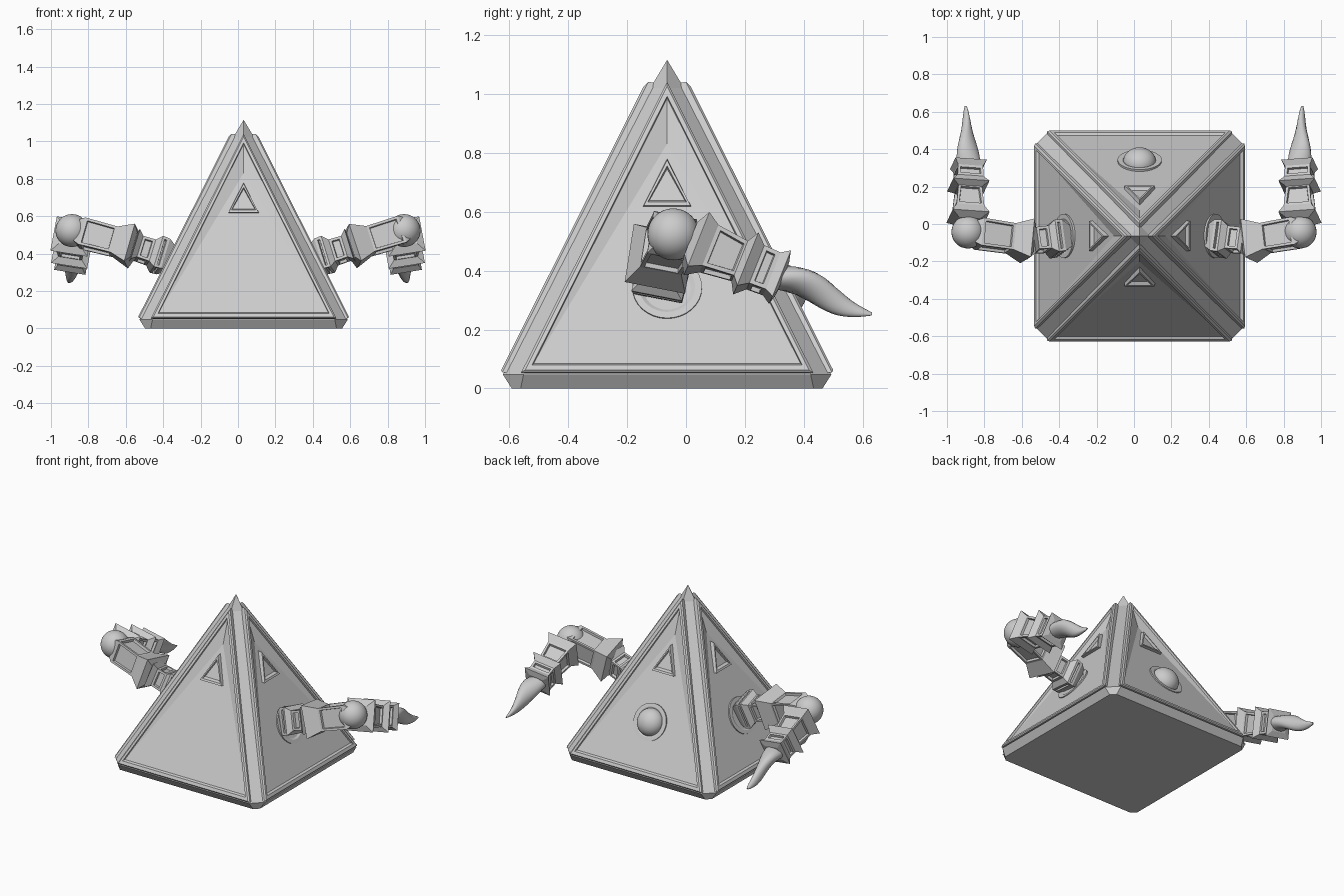
import bpy, bmesh
from math import sin, cos, pi, radians
from mathutils import Vector, Matrix

if "Cube" in bpy.data.objects:
    bpy.data.objects.remove(bpy.data.objects["Cube"])

CEN = Vector((0.03, -0.064, 0))


def make(name, verts, faces, smooth=None):
    bm = bmesh.new()
    vs = [bm.verts.new(v) for v in verts]
    for f in faces:
        bm.faces.new([vs[i] for i in f])
    bmesh.ops.recalc_face_normals(bm, faces=bm.faces)
    me = bpy.data.meshes.new(name)
    bm.to_mesh(me)
    bm.free()
    ob = bpy.data.objects.new(name, me)
    bpy.context.collection.objects.link(ob)
    if smooth:
        bpy.ops.object.select_all(action='DESELECT')
        ob.select_set(True)
        bpy.context.view_layer.objects.active = ob
        bpy.ops.object.shade_smooth_by_angle(angle=radians(smooth))
    return ob


def loft(name, rings, cap0=True, cap1=True, smooth=None):
    n = len(rings[0])
    verts = [v for r in rings for v in r]
    faces = [(i * n + j, i * n + (j + 1) % n, (i + 1) * n + (j + 1) % n, (i + 1) * n + j)
             for i in range(len(rings) - 1) for j in range(n)]
    if cap0:
        faces.append(tuple(range(n)))
    if cap1:
        faces.append(tuple(range(len(verts) - n, len(verts))))
    return make(name, verts, faces, smooth)


# Point on pyramid side k (0 front, 1 right, 2 back, 3 left)
def on_side(k, u, z, off=0.0):
    d = 0.567 - 0.5025 * (z - 0.055) + off
    return Matrix.Rotation(k * pi / 2, 3, 'Z') @ Vector((u, -d, z)) + CEN


def tri(k, zt, zb, hw, off):
    return [on_side(k, 0, zt, off), on_side(k, -hw, zb, off), on_side(k, hw, zb, off)]


# Core: flared base slab, bevelled corner strips and pointed cap
def octagon(h, c, z):
    pts = []
    for k in range(4):
        m = Matrix.Rotation(k * pi / 2, 3, 'Z')
        pts += [m @ Vector((-h + c, -h, z)) + CEN, m @ Vector((h - c, -h, z)) + CEN]
    return pts


low, top = octagon(0.527, 0.03, 0), octagon(0.557, 0.07, 0.047)
loft("base_slab", [low, top])
ridge = [Matrix.Rotation(k * pi / 2, 3, 'Z') @ Vector((0, -0.057, 1.02)) + CEN for k in range(4)]
apex = CEN + Vector((0, 0, 1.115))
faces = []
for k in range(4):
    a, b = 2 * k + 1, (2 * k + 2) % 8
    faces += [(a, b, 8 + (k + 1) % 4, 8 + k), (8 + k, 8 + (k + 1) % 4, 12)]
make("corner_strips", top + ridge + [apex], faces)

# Framed side panels with creased recess, plus the small triangle ornaments
for k in range(4):
    rings = [tri(k, 1.035, 0.05, 0.49, -0.05), tri(k, 1.04, 0.055, 0.495, -0.008),
             tri(k, 1.025, 0.062, 0.482, 0), tri(k, 0.992, 0.08, 0.458, 0),
             tri(k, 0.985, 0.085, 0.452, -0.014)]
    ob_v = [v for r in rings for v in r] + [on_side(k, 0, 0.83, -0.04)]
    f = [(i * 3 + j, i * 3 + (j + 1) % 3, i * 3 + 3 + (j + 1) % 3, i * 3 + 3 + j)
         for i in range(4) for j in range(3)]
    f += [(12, 13, 15), (13, 14, 15), (14, 12, 15)]
    make("side_panel", ob_v, f)
    loft("triangle_ornament", [tri(k, 0.78, 0.615, 0.083, -0.05), tri(k, 0.775, 0.62, 0.08, -0.012),
                               tri(k, 0.755, 0.632, 0.066, -0.012), tri(k, 0.745, 0.638, 0.06, -0.03)],
         cap0=False)


# Round sockets on sides and back
def disc_ring(k, r, off, n=32):
    c = on_side(k, 0, 0.35)
    m = Matrix.Rotation(k * pi / 2, 3, 'Z')
    nor = (m @ Vector((0, -1, 0.5025))).normalized()
    e1 = m @ Vector((1, 0, 0))
    e2 = nor.cross(e1)
    return [c + nor * off + (e1 * cos(t) + e2 * sin(t)) * r
            for t in (2 * pi * i / n for i in range(n))]


for k in (1, 2, 3):
    loft("socket", [disc_ring(k, r, o) for r, o in
                    ((0.118, -0.04), (0.118, -0.012), (0.095, -0.012), (0.08, -0.02))],
         cap0=False, smooth=20)
loft("back_knob", [disc_ring(2, 0.088 * cos(a), -0.025 + 0.075 * sin(a))
                   for a in (i * pi / 2 / 8.2 for i in range(9))], smooth=40)


# Arm pieces: square sections along a direction, long faces inset as windows
def frame(d, roll):
    side = d.cross(Vector((0, 0, 1))).normalized()
    up = side.cross(d)
    return (side * cos(roll) + up * sin(roll), up * cos(roll) - side * sin(roll))


def armour(name, p, q, prof, roll):
    d = (q - p).normalized()
    a, b = frame(d, roll)
    rings = [[p + d * t + (a * x + b * y) * r for x, y in ((-1, -1), (1, -1), (1, 1), (-1, 1))]
             for t, r in prof]
    ob = loft(name, rings)
    bm = bmesh.new()
    bm.from_mesh(ob.data)
    longs = [f for f in bm.faces if len(f.verts) == 4 and abs(f.normal.dot(d)) < 0.2]
    bmesh.ops.inset_individual(bm, faces=longs, thickness=0.02, depth=0)
    bmesh.ops.inset_individual(bm, faces=longs, thickness=0.004, depth=-0.015)
    bm.to_mesh(ob.data)
    bm.free()


for s, sx in ((-1, -0.37), (1, 0.415)):
    shoulder = Vector((sx, -0.075, 0.375))
    mid = Vector((sx + s * 0.2, -0.09, 0.44))
    elbow = Vector((s * 0.888, -0.043, 0.523))
    wrist = Vector((s * 0.885, 0.32, 0.377))
    tip = Vector((s * 0.9, 0.63, 0.252))
    armour("shoulder_segment", shoulder, mid,
           [(-0.03, 0.05), (0.03, 0.085), (0.07, 0.088), (0.1, 0.062), (0.17, 0.06), (0.2, 0.085)], s * 0.2)
    armour("upper_arm", mid, elbow,
           [(-0.02, 0.07), (0.0, 0.105), (0.09, 0.072), (0.27, 0.075), (0.3, 0.06)], s * 0.2)
    armour("forearm", elbow, wrist,
           [(0.06, 0.06), (0.085, 0.1), (0.13, 0.075), (0.25, 0.063)], s * 0.17)
    armour("wrist", elbow, wrist,
           [(0.24, 0.06), (0.265, 0.098), (0.3, 0.07), (0.36, 0.068), (0.39, 0.085), (0.4, 0.05)], s * 0.17)
    bpy.ops.mesh.primitive_uv_sphere_add(segments=32, ring_count=16, radius=0.088, location=elbow)
    bpy.context.object.name = "elbow_ball"
    bpy.ops.object.shade_smooth_by_angle(angle=radians(40))

    # Twisted spike
    d = (tip - wrist).normalized()
    a, b = frame(d, 0)
    L = (tip - wrist).length
    rings = []
    for i in range(17):
        t = i / 16
        r = 0.068 * (1 - t ** 1.3) ** 0.8 * (0.85 + 0.4 * t * (1 - t)) + 0.006
        tw = s * t * 2.4
        c = wrist + d * L * t + b * 0.012 * sin(2 * pi * t)
        ring = []
        for j in range(16):
            g = 2 * pi * j / 16
            x, y = r * cos(g), 0.7 * r * sin(g)
            ring.append(c + a * (x * cos(tw) - y * sin(tw)) + b * (x * sin(tw) + y * cos(tw)))
        rings.append(ring)
    loft("spike", rings, smooth=50)
